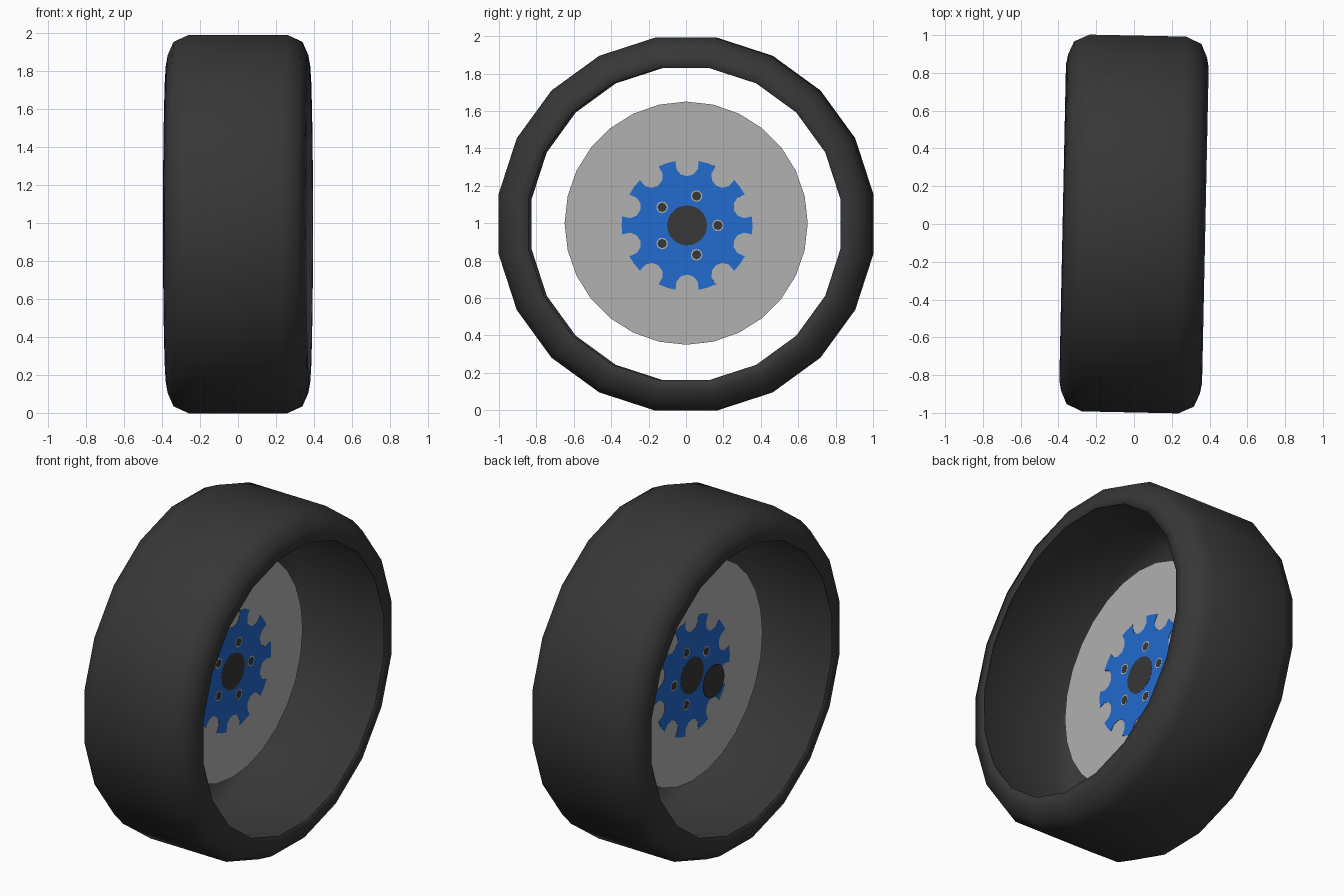
import bpy, bmesh, math

if "Cube" in bpy.data.objects:
    bpy.data.objects.remove(bpy.data.objects["Cube"])

YAW = math.radians(-1.2)   # the wheel stands slightly turned
CZ = 0.995                 # axle height


def material(name, rgb):
    m = bpy.data.materials.new(name)
    m.diffuse_color = (*rgb, 1.0)
    m.use_nodes = True
    m.node_tree.nodes["Principled BSDF"].inputs["Base Color"].default_value = m.diffuse_color
    return m


rubber = material("dark_rubber", (0.038, 0.038, 0.038))
grey = material("light_grey", (0.44, 0.44, 0.44))
blue = material("blue", (0.016, 0.145, 0.62))


def finish(name, bm, mat):
    bmesh.ops.recalc_face_normals(bm, faces=bm.faces)
    me = bpy.data.meshes.new(name)
    bm.to_mesh(me)
    bm.free()
    me.materials.append(mat)
    ob = bpy.data.objects.new(name, me)
    bpy.context.collection.objects.link(ob)
    ob.location = (0, 0, CZ)
    ob.rotation_euler = (0, 0, YAW)
    return ob


def plate(name, outline, x, half, mat):
    """Thin flat plate across the axle from a (y, z) outline."""
    bm = bmesh.new()
    face = bm.faces.new([bm.verts.new((x - half, y, z)) for y, z in outline])
    out = bmesh.ops.extrude_face_region(bm, geom=[face])
    moved = [v for v in out["geom"] if isinstance(v, bmesh.types.BMVert)]
    bmesh.ops.translate(bm, verts=moved, vec=(2 * half, 0, 0))
    if face.is_valid and len(bm.faces) < len(outline) + 2:
        bm.faces.new([v for v in bm.verts if v not in moved])
    return finish(name, bm, mat)


def circle(r, n, cy=0.0, cz=0.0):
    return [(cy + r * math.cos(2 * math.pi * i / n),
             cz + r * math.sin(2 * math.pi * i / n)) for i in range(n)]


# tyre: thin hollow shell, profile (x, radius) spun around the axle
half_profile = [(0.375, 0.845), (0.365, 0.90), (0.335, 0.970), (0.255, 1.007)]
profile = half_profile + [(-x, r) for x, r in reversed(half_profile)]
SIDES = 20
bm = bmesh.new()
rings = []
for i in range(SIDES):
    a = 2 * math.pi * (i + 0.5) / SIDES
    rings.append([bm.verts.new((x, r * math.cos(a), r * math.sin(a)))
                  for x, r in profile])
for i in range(SIDES):
    p, q = rings[i], rings[(i + 1) % SIDES]
    for j in range(len(profile) - 1):
        bm.faces.new((p[j], p[j + 1], q[j + 1], q[j]))
tyre = finish("tyre", bm, rubber)
shell = tyre.modifiers.new("shell", "SOLIDIFY")
shell.thickness = 0.006
shell.offset = 0
for poly in tyre.data.polygons:
    poly.use_smooth = True
bpy.context.view_layer.objects.active = tyre
tyre.select_set(True)
bpy.ops.object.shade_smooth_by_angle(angle=math.radians(60))

# wheel disc
HX, HY, HZ = -0.04, 0.005, -0.007
plate("wheel_disc", circle(0.65, 28, 0, 0.005), HX, 0.002, grey)

# blue hub plate with ten round notches between its teeth
outline = []
for k in range(10):
    mid = 2 * math.pi * k / 10
    for d in (-8, 0, 8):                       # tooth tip
        a = mid + math.radians(d)
        outline.append((HY + 0.35 * math.cos(a), HZ + 0.35 * math.sin(a)))
    c = mid + math.pi / 10                     # notch arc
    cy, cz = HY + 0.325 * math.cos(c), HZ + 0.325 * math.sin(c)
    for s in range(7):
        a = c - math.radians(80) - math.radians(200 / 6) * s
        outline.append((cy + 0.062 * math.cos(a), cz + 0.062 * math.sin(a)))
plate("hub_plate", outline, HX, 0.004, blue)

# centre bore and five lug holes with pale rims
plate("hub_bore", circle(0.107, 20, HY, HZ), HX, 0.0048, rubber)
for k in range(5):
    a = 2 * math.pi * k / 5
    y, z = HY + 0.165 * math.cos(a), HZ + 0.165 * math.sin(a)
    plate(f"lug_rim_{k + 1}", circle(0.031, 12, y, z), HX, 0.0044, grey)
    plate(f"lug_hole_{k + 1}", circle(0.025, 8, y, z), HX, 0.0048, rubber)

# separate axle cap on the inner side
plate("axle_cap", circle(0.097, 20, HY, 0.0), -0.19, 0.003, rubber)
